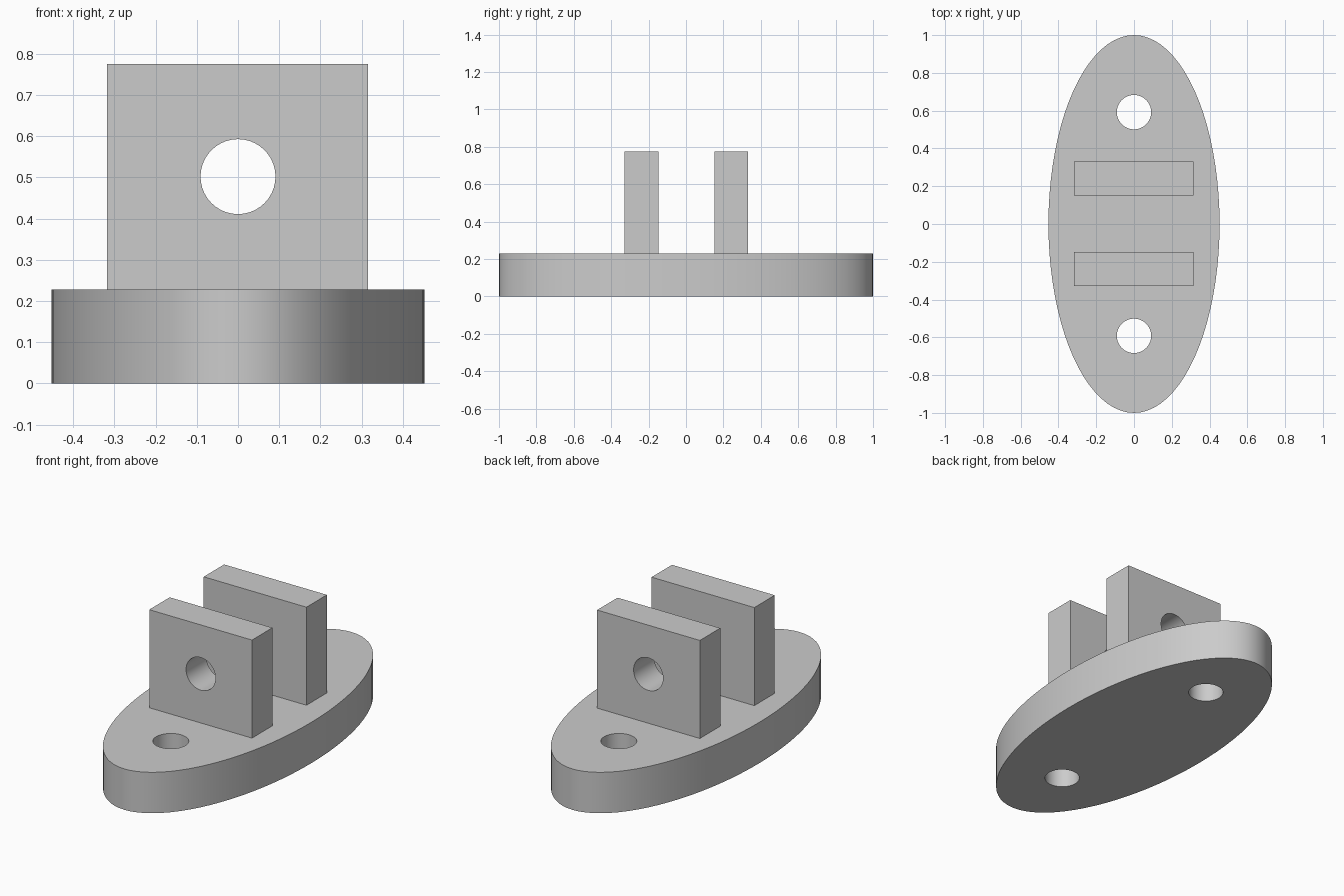
import bpy
import bmesh
from math import cos, sin, tau, radians
from mathutils import Matrix, Vector

cube = bpy.data.objects.get("Cube")
if cube:
    bpy.data.objects.remove(cube)

BASE_TOP = 0.228
LUG_TOP = 0.775
HOLE_R = 0.091
HOLE_Y = 0.592

grey = bpy.data.materials.new("plain grey")
grey.use_nodes = True
colour = (0.6, 0.6, 0.6, 1)
grey.diffuse_color = colour
grey.node_tree.nodes["Principled BSDF"].inputs["Base Color"].default_value = colour


def ellipse(cx, cy, rx, ry, count):
    return [(cx + rx * cos(tau * i / count), cy + ry * sin(tau * i / count))
            for i in range(count)]


def plate(name, loops, depth, matrix):
    """Fill an outline with holes, then extrude it along local z."""
    bm = bmesh.new()
    edges = []
    for loop in loops:
        verts = [bm.verts.new((x, y, 0)) for x, y in loop]
        edges += [bm.edges.new((v, verts[i - 1])) for i, v in enumerate(verts)]
    bmesh.ops.triangle_fill(bm, edges=edges, use_beauty=True, use_dissolve=False)
    result = bmesh.ops.extrude_face_region(bm, geom=bm.faces[:], use_keep_orig=True)
    top = [g for g in result["geom"] if isinstance(g, bmesh.types.BMVert)]
    bmesh.ops.translate(bm, verts=top, vec=Vector((0, 0, depth)))
    bm.transform(matrix)
    bmesh.ops.recalc_face_normals(bm, faces=bm.faces[:])
    mesh = bpy.data.meshes.new(name)
    bm.to_mesh(mesh)
    bm.free()
    mesh.materials.append(grey)
    obj = bpy.data.objects.new(name, mesh)
    bpy.context.collection.objects.link(obj)
    bpy.ops.object.select_all(action="DESELECT")
    obj.select_set(True)
    bpy.context.view_layer.objects.active = obj
    bpy.ops.object.shade_smooth_by_angle(angle=radians(30))
    return obj


# Oval base with two bolt holes
plate("oval_base",
      [ellipse(0, 0, 0.453, 1, 80)]
      + [ellipse(0, side * HOLE_Y, HOLE_R, HOLE_R, 40) for side in (-1, 1)],
      BASE_TOP, Matrix.Identity(4))

# Two upright lugs, each with a pin hole in line with the other
lug = [(-0.318, BASE_TOP), (0.316, BASE_TOP), (0.316, LUG_TOP), (-0.318, LUG_TOP)]
pin_hole = ellipse(0, 0.502, HOLE_R, HOLE_R, 40)
for name, back_y in (("front_lug", -0.148), ("back_lug", 0.332)):
    stand_up = Matrix.Translation((0, back_y, 0)) @ Matrix.Rotation(radians(90), 4, "X")
    plate(name, [lug, pin_hole], 0.18, stand_up)
